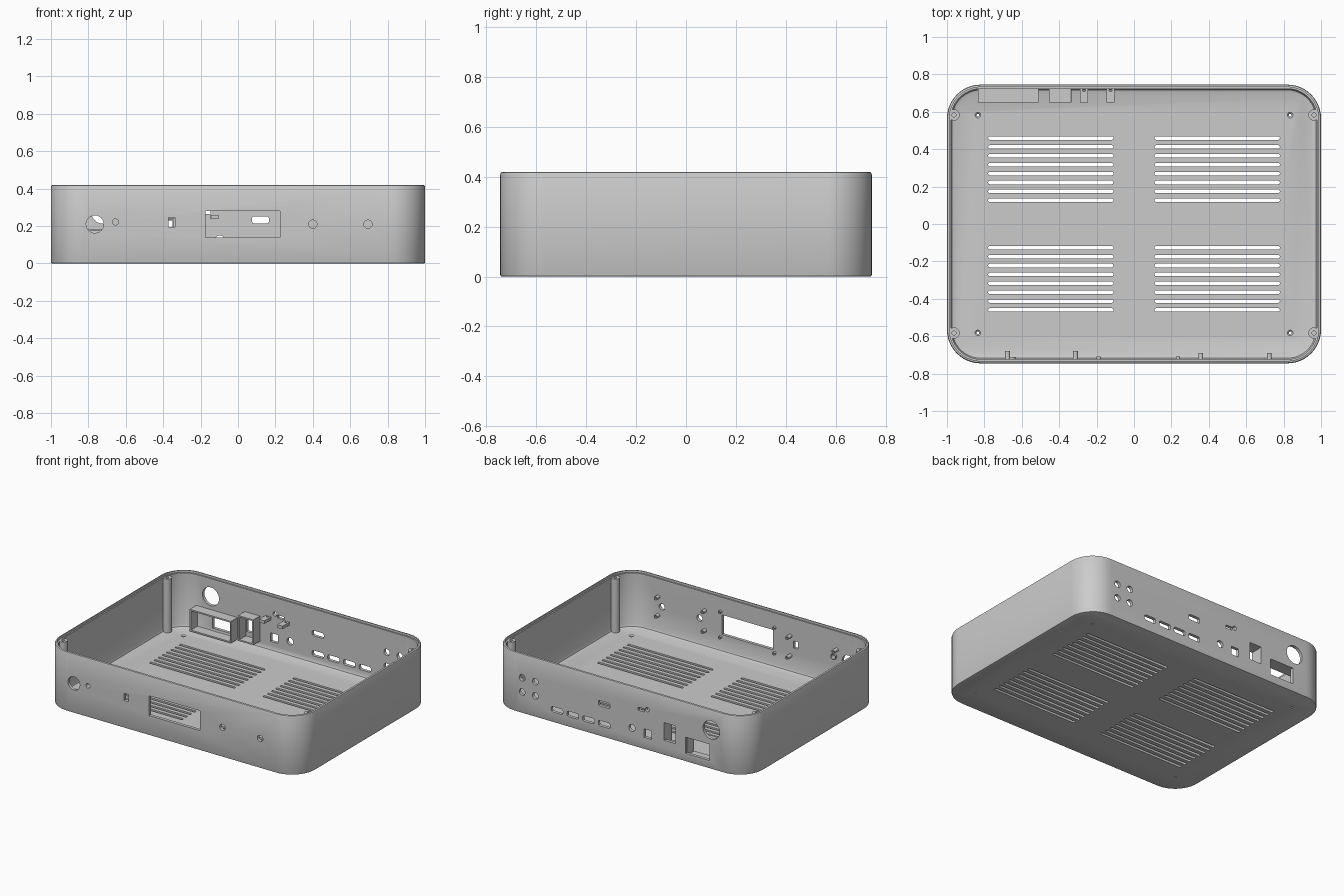
import bpy, bmesh, math

if "Cube" in bpy.data.objects:
    bpy.data.objects.remove(bpy.data.objects["Cube"], do_unlink=True)

grey = bpy.data.materials.new("plain_grey")
grey.use_nodes = True
grey.diffuse_color = (0.6, 0.6, 0.6, 1)
grey.node_tree.nodes["Principled BSDF"].inputs["Base Color"].default_value = (0.6, 0.6, 0.6, 1)


def outline(cx, cy, w, h, r, seg=6):
    """Rounded rectangle; a full radius gives a circle or a capsule."""
    pts = []
    for q, (sx, sy) in enumerate([(1, 1), (-1, 1), (-1, -1), (1, -1)]):
        ox, oy = cx + sx * (w / 2 - r), cy + sy * (h / 2 - r)
        for i in range(seg + 1):
            a = math.pi / 2 * (q + i / seg)
            pts.append((ox + r * math.cos(a), oy + r * math.sin(a)))
    return pts


def circle(cx, cy, r):
    return outline(cx, cy, 2 * r, 2 * r, r * 0.999)


def loft(bm, rings, axis="z", closed=False):
    """Skin a stack of outlines along z or y, capped or closed on itself."""
    loops = []
    for pts, level in rings:
        loops.append([bm.verts.new((u, v, level) if axis == "z" else (u, level, v))
                      for u, v in pts])
    pairs = list(zip(loops, loops[1:]))
    if closed:
        pairs.append((loops[-1], loops[0]))
    else:
        bm.faces.new(loops[0])
        bm.faces.new(loops[-1])
    for a, b in pairs:
        for i in range(len(a)):
            j = (i + 1) % len(a)
            bm.faces.new((a[i], a[j], b[j], b[i]))


def finish(name, bm):
    bmesh.ops.remove_doubles(bm, verts=bm.verts, dist=1e-6)
    bmesh.ops.recalc_face_normals(bm, faces=bm.faces)
    mesh = bpy.data.meshes.new(name)
    bm.to_mesh(mesh)
    bm.free()
    mesh.materials.append(grey)
    ob = bpy.data.objects.new(name, mesh)
    bpy.context.collection.objects.link(ob)
    return ob


def smooth(ob):
    bpy.ops.object.select_all(action="DESELECT")
    ob.select_set(True)
    bpy.context.view_layer.objects.active = ob
    bpy.ops.object.shade_smooth_by_angle(angle=math.radians(35))


# Tray: one wall profile (inset, height) swept round the rounded plan
W, D, H, R = 2.0, 1.49, 0.42, 0.18
profile = [(0.007, 0), (0.002, 0.002), (0, 0.007), (0, H - 0.01), (0.003, H - 0.003),
           (0.009, H), (0.013, H), (0.013, H - 0.016), (0.022, H - 0.016),
           (0.022, 0.042), (0.028, 0.028), (0.042, 0.022)]
bm = bmesh.new()
loft(bm, [(outline(0, 0, W - 2 * i, D - 2 * i, R - i, 12), z) for i, z in profile])
tray = finish("tray", bm)

# Openings, all gathered in one cutter
cut = bmesh.new()


def wall_hole(side, shape):
    loft(cut, [(shape, side * 0.70), (shape, side * 0.80)], "y")


# Floor vents
for sx in (-1, 1):
    for sy in (-1, 1):
        for k in range(8):
            slot = outline(sx * 0.445, sy * (0.127 + k * 0.0475), 0.67, 0.019, 0.009, 3)
            loft(cut, [(slot, -0.05), (slot, 0.1)])
        # Countersunk floor screw holes
        x, y = sx * 0.835, sy * 0.582
        loft(cut, [(circle(x, y, 0.007), -0.05), (circle(x, y, 0.007), 0.014),
                   (circle(x, y, 0.015), 0.022), (circle(x, y, 0.015), 0.05)])

# Front panel openings
for x, z, r in [(-0.765, 0.21, 0.047), (-0.655, 0.222, 0.016),
                (0.4, 0.21, 0.022), (0.695, 0.21, 0.022)]:
    wall_hole(-1, circle(x, z, r))
wall_hole(-1, outline(-0.355, 0.22, 0.035, 0.05, 0.001, 1))
wall_hole(-1, outline(0.025, 0.21, 0.4, 0.14, 0.001, 1))

# Back panel openings
for x in (0.66, 0.763):
    for z in (0.15, 0.25):
        wall_hole(1, circle(x, z, 0.023))
for x, z in [(0.49, 0.092), (0.366, 0.092), (0.243, 0.092), (0.12, 0.092), (0.12, 0.233)]:
    wall_hole(1, outline(x, z, 0.092, 0.038, 0.012, 2))
for x, z, r in [(-0.098, 0.125, 0.025), (-0.218, 0.287, 0.015), (-0.72, 0.277, 0.065)]:
    wall_hole(1, circle(x, z, r))
for x, z, w, h in [(-0.172, 0.275, 0.05, 0.022), (-0.222, 0.115, 0.06, 0.06),
                   (-0.395, 0.168, 0.092, 0.125), (-0.612, 0.115, 0.188, 0.115)]:
    wall_hole(1, outline(x, z, w, h, 0.001, 1))

cutter = finish("opening_cutter", cut)
cutter.hide_render = True
mod = tray.modifiers.new("openings", "BOOLEAN")
mod.operation = "DIFFERENCE"
mod.solver = "EXACT"
mod.object = cutter
bpy.context.view_layer.objects.active = tray
bpy.ops.object.modifier_apply(modifier=mod.name)
bpy.data.objects.remove(cutter, do_unlink=True)
smooth(tray)


def post(name, x, v, r, hole, start, end, axis="z"):
    """Screw post with a blind hole in its free end."""
    bm = bmesh.new()
    depth = end + (start - end) * 0.6
    loft(bm, [(circle(x, v, r), start), (circle(x, v, r), end),
              (circle(x, v, hole), end), (circle(x, v, hole), depth)], axis)
    smooth(finish(name, bm))


# Lid screw posts beside the corners
for sx in (-1, 1):
    for sy in (-1, 1):
        post("lid_post", sx * 0.962, sy * 0.583, 0.03, 0.011, 0.015, H - 0.018)

# Standoffs behind the front panel
for x, end, heights in [(-0.676, -0.68, (0.145, 0.275)), (-0.313, -0.68, (0.135, 0.275)),
                        (0.357, -0.69, (0.135, 0.275)), (0.723, -0.69, (0.145, 0.275))]:
    for z in heights:
        post("front_standoff", x, z, 0.013, 0.006, -0.735, end, "y")
for x in (-0.19, 0.235):
    for z in (0.12, 0.30):
        post("display_standoff", x, z, 0.011, 0.005, -0.735, -0.708, "y")

# Light guide round the small front hole
bm = bmesh.new()
tube = [(0.021, -0.73), (0.021, -0.71), (0.016, -0.71), (0.016, -0.73)]
loft(bm, [(circle(-0.655, 0.222, r), y) for r, y in tube], "y", closed=True)
smooth(finish("light_guide", bm))

# Open sleeves behind the back panel connectors
for name, x, z, w, h in [("power_sleeve", -0.672, 0.107, 0.325, 0.155),
                         ("switch_sleeve", -0.395, 0.152, 0.12, 0.18)]:
    bm = bmesh.new()
    outer = outline(x, z, w, h, 0.001, 1)
    inner = outline(x, z, w - 0.02, h - 0.02, 0.001, 1)
    loft(bm, [(outer, 0.65), (outer, 0.732), (inner, 0.732), (inner, 0.65)], "y", closed=True)
    finish(name, bm)

# Board tabs on the back panel, each with a screw hole
for x in (-0.268, -0.125):
    bm = bmesh.new()
    edge = outline(x, 0.691, 0.042, 0.084, 0.001)
    hole = circle(x, 0.715, 0.008)
    loft(bm, [(edge, 0.238), (edge, 0.26), (hole, 0.26), (hole, 0.238)], closed=True)
    finish("board_tab", bm)
